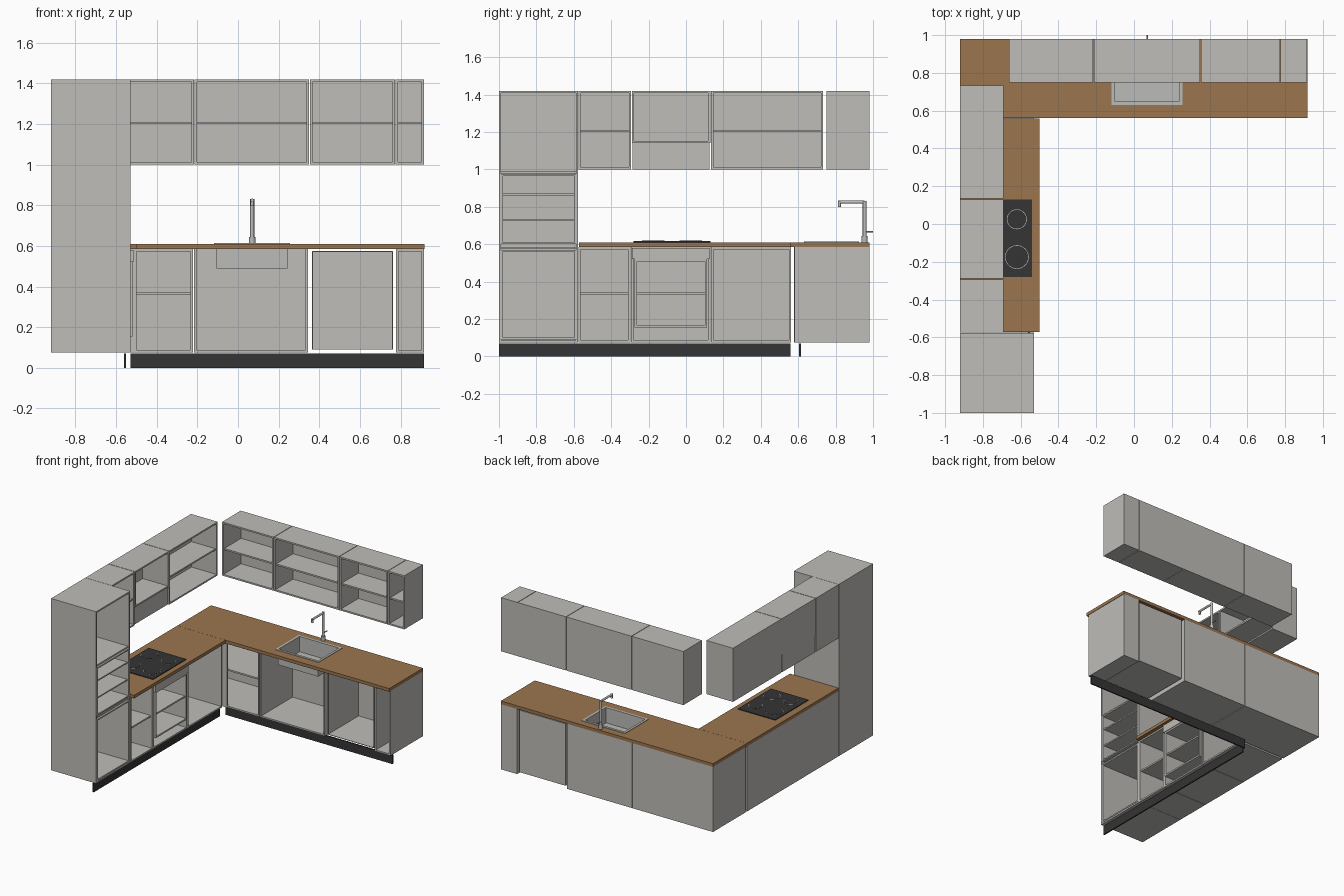
import bpy, bmesh
from mathutils import Matrix, Vector

if "Cube" in bpy.data.objects:
    bpy.data.objects.remove(bpy.data.objects["Cube"])


def material(name, colour):
    m = bpy.data.materials.new(name)
    m.use_nodes = True
    m.diffuse_color = (*colour, 1)
    m.node_tree.nodes["Principled BSDF"].inputs["Base Color"].default_value = (*colour, 1)
    return m


GREY = material("cabinet_grey", (0.52, 0.51, 0.48))
WOOD = material("worktop_wood", (0.33, 0.18, 0.08))
BLACK = material("black", (0.035, 0.035, 0.035))
STEEL = material("steel", (0.5, 0.5, 0.48))
T = 0.012  # board thickness


def make(name, bm, mat, smooth=False):
    mesh = bpy.data.meshes.new(name)
    bm.to_mesh(mesh)
    bm.free()
    mesh.materials.append(mat)
    ob = bpy.data.objects.new(name, mesh)
    bpy.context.collection.objects.link(ob)
    if smooth:
        bpy.ops.object.select_all(action="DESELECT")
        ob.select_set(True)
        bpy.context.view_layer.objects.active = ob
        bpy.ops.object.shade_smooth_by_angle()
    return ob


def add_box(bm, x, y, z):
    size = Vector((x[1] - x[0], y[1] - y[0], z[1] - z[0]))
    mid = Vector((sum(x), sum(y), sum(z))) / 2
    bmesh.ops.create_cube(bm, size=1, matrix=Matrix.Translation(mid) @ Matrix.Diagonal(size).to_4x4())


def boxes(name, mat, *parts):
    bm = bmesh.new()
    for p in parts:
        add_box(bm, *p)
    return make(name, bm, mat)


def rod(bm, start, end, radius, sides=20):
    a, b = Vector(start), Vector(end)
    turn = (b - a).to_track_quat("Z", "Y").to_matrix().to_4x4()
    bmesh.ops.create_cone(bm, cap_ends=True, segments=sides, radius1=radius, radius2=radius,
                          depth=(b - a).length, matrix=Matrix.Translation((a + b) / 2) @ turn)


def carcass(name, x, y, z, faces, shelves=(), top=True, t=T):
    """Open-fronted cabinet; faces is 'front' (-y) or 'side' (+x)."""
    inner = (z[0] + t, z[1] - t if top else z[1])
    parts = [(x, y, (z[0], z[0] + t))]
    if top:
        parts.append((x, y, (z[1] - t, z[1])))
    if faces == "front":
        parts += [((x[0], x[0] + t), y, inner), ((x[1] - t, x[1]), y, inner),
                  ((x[0] + t, x[1] - t), (y[1] - t, y[1]), inner)]
        ix, iy = (x[0] + t, x[1] - t), (y[0] + 0.01, y[1] - t)
    else:
        parts += [(x, (y[0], y[0] + t), inner), (x, (y[1] - t, y[1]), inner),
                  ((x[0], x[0] + t), (y[0] + t, y[1] - t), inner)]
        ix, iy = (x[0] + t, x[1] - 0.01), (y[0] + t, y[1] - t)
    parts += [(ix, iy, (s - t / 2, s + t / 2)) for s in shelves]
    return boxes(name, GREY, *parts)


LOW, HIGH = (0.075, 0.585), (1.0, 1.42)
LEFT_X, BACK_Y = (-0.92, -0.53), (0.58, 0.98)
UP_X, UP_Y = (-0.92, -0.69), (0.75, 0.98)

# Tall cabinet with its built-in boxes
tall = (-1.0, -0.577)
carcass("tall_cabinet", LEFT_X, tall, (0.075, 1.42), "side", (0.58, 0.985))
niche = (tall[0] + T, tall[1] - T)
carcass("tall_lower_box", (-0.9, -0.53), niche, (0.09, 0.57), "side", t=0.01)
carcass("tall_oven_box", (-0.9, -0.53), niche, (0.6, 0.975), "side", (0.73, 0.865), t=0.01)

# Base cabinets along the left wall
carcass("left_base_shelved", LEFT_X, (-0.575, -0.297), LOW, "side", (0.335,))
carcass("oven_housing", LEFT_X, (-0.293, 0.13), LOW, "side")
carcass("oven", (-0.88, -0.52), (-0.275, 0.113), (0.155, 0.52), "side", (0.335,))
boxes("oven_panel", GREY, ((-0.53, -0.515), (-0.288, 0.125), (0.52, 0.58)))
carcass("left_base_plain", LEFT_X, (0.134, 0.562), LOW, "side")

# Base cabinets along the back wall
carcass("corner_base", (-0.92, -0.222), BACK_Y, LOW, "front", (0.365,))
boxes("corner_blind_panel", GREY, ((-0.92, -0.5), (0.578, 0.59), LOW))
carcass("sink_base", (-0.217, 0.345), BACK_Y, LOW, "front", top=False)
carcass("appliance_box", (0.365, 0.763), (0.59, 0.97), (0.09, 0.575), "front", t=0.004)
carcass("end_base", (0.777, 0.915), BACK_Y, LOW, "front")

# Wall cabinets
carcass("left_wall_shelved", UP_X, (-0.575, -0.293), HIGH, "side", (1.205,))
carcass("hood_cabinet", UP_X, (-0.289, 0.13), (1.14, 1.42), "side")
boxes("hood", GREY, ((-0.92, -0.7), (-0.285, 0.126), (1.0, 1.14)))
carcass("left_wall_wide", UP_X, (0.134, 0.733), HIGH, "side", (1.205,))
edges = (-0.665, -0.215, 0.352, 0.774, 0.918)
for i, label in enumerate(("corner", "middle", "right", "end")):
    carcass("back_wall_" + label, (edges[i] + 0.002, edges[i + 1] - 0.002), UP_Y, HIGH, "front", (1.205,))

# Plinths
boxes("left_plinth", BLACK, ((-0.56, -0.55), (-1.0, 0.56), (0, 0.07)))
boxes("back_plinth", BLACK, ((-0.53, 0.915), (0.605, 0.615), (0, 0.07)))

# Worktops, with an opening cut for the sink
top_z = (0.585, 0.61)
boxes("left_worktop", WOOD, ((-0.92, -0.5), (-0.573, 0.559), top_z))
worktop = boxes("back_worktop", WOOD, ((-0.92, 0.918), (0.56, 0.98), top_z))
sx, sy = (-0.105, 0.243), (0.645, 0.91)
cutter = boxes("sink_cutter", STEEL, (sx, sy, (0.5, 0.7)))
cutter.hide_render = True
cutter.hide_viewport = True
cut = worktop.modifiers.new("sink_opening", "BOOLEAN")
cut.operation = "DIFFERENCE"
cut.object = cutter

# Sink: bowl walls, floor and rim
w, rim, bowl = 0.004, 0.014, (0.49, 0.612)
rim_z = (0.609, 0.614)
ox, oy = (sx[0] - rim, sx[1] + rim), (sy[0] - rim, sy[1] + rim)
boxes("sink", STEEL,
      (sx, sy, (0.49, 0.494)),
      ((sx[0], sx[0] + w), sy, bowl), ((sx[1] - w, sx[1]), sy, bowl),
      (sx, (sy[0], sy[0] + w), bowl), (sx, (sy[1] - w, sy[1]), bowl),
      ((ox[0], sx[0] + w), oy, rim_z), ((sx[1] - w, ox[1]), oy, rim_z),
      (sx, (oy[0], sy[0] + w), rim_z), (sx, (sy[1] - w, oy[1]), rim_z))

# Tap
fx, fy = 0.07, 0.955
bm = bmesh.new()
rod(bm, (fx, fy, 0.61), (fx, fy, 0.645), 0.016)
rod(bm, (fx, fy, 0.64), (fx, fy, 0.832), 0.01)
rod(bm, (fx, fy, 0.825), (fx, 0.812, 0.825), 0.008)
rod(bm, (fx, 0.82, 0.83), (fx, 0.82, 0.8), 0.008)
rod(bm, (fx, fy, 0.667), (fx, 1.0, 0.667), 0.004)
make("tap", bm, STEEL, True)

# Hob with four ringed burners
boxes("hob", BLACK, ((-0.865, -0.54), (-0.28, 0.13), (0.61, 0.616)))
rings, plates = bmesh.new(), bmesh.new()
for x, y, r in ((-0.62, 0.025, 0.05), (-0.62, -0.175, 0.06),
                (-0.785, 0.025, 0.06), (-0.785, -0.175, 0.05)):
    rod(rings, (x, y, 0.615), (x, y, 0.618), r + 0.003, 32)
    rod(plates, (x, y, 0.615), (x, y, 0.62), r, 32)
make("burner_rings", rings, STEEL, True)
make("burner_plates", plates, BLACK, True)
